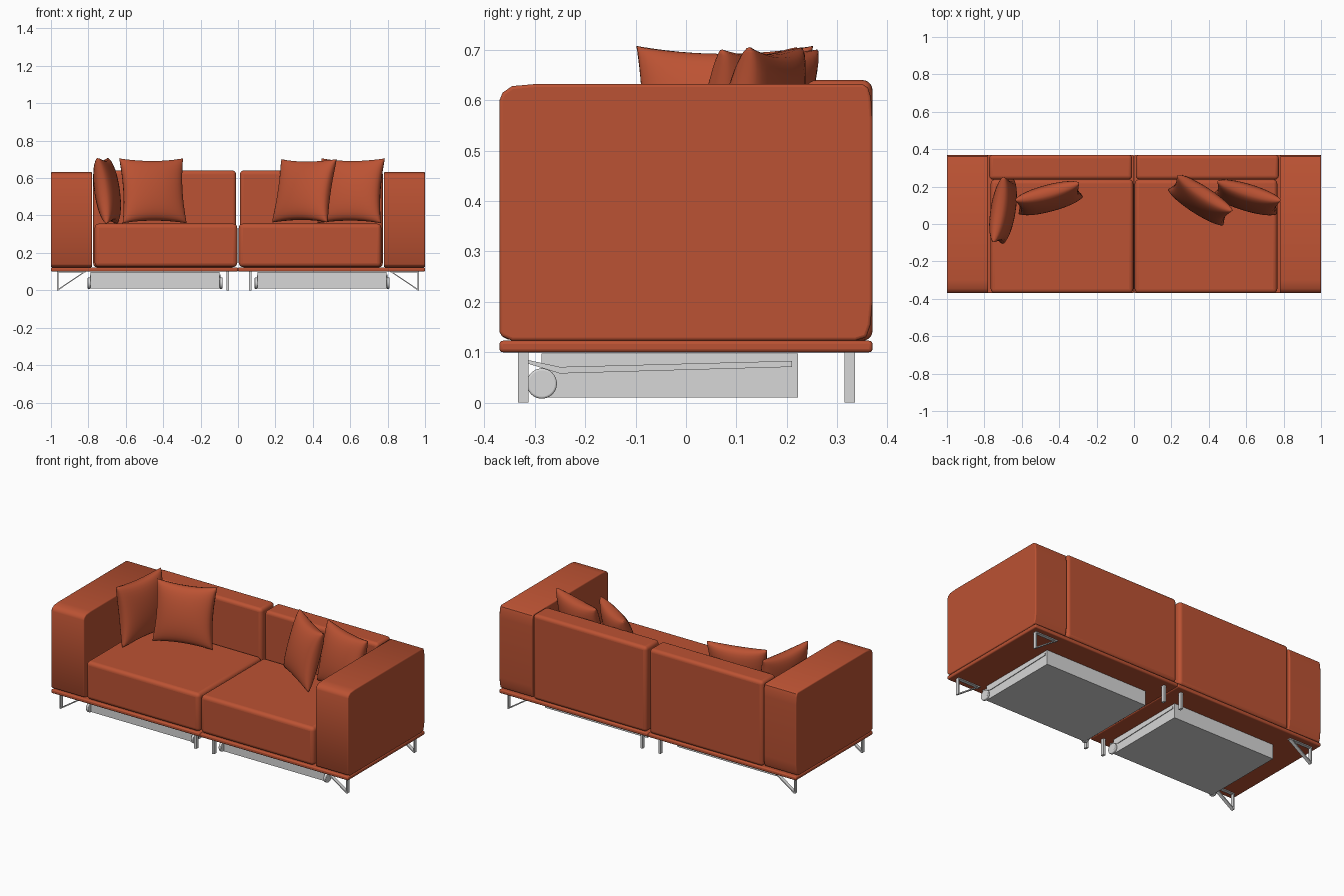
import bpy, bmesh, math
from mathutils import Matrix, Vector

if "Cube" in bpy.data.objects:
    bpy.data.objects.remove(bpy.data.objects["Cube"])


def material(name, rgb):
    m = bpy.data.materials.new(name)
    m.diffuse_color = (*rgb, 1)
    m.use_nodes = True
    m.node_tree.nodes["Principled BSDF"].inputs["Base Color"].default_value = m.diffuse_color
    return m


FABRIC = material("rust fabric", (0.50, 0.085, 0.033))
METAL = material("pale grey metal", (0.68, 0.68, 0.68))


def finish(name, bm, mat, bevel=0, segments=4, smooth=True):
    bmesh.ops.recalc_face_normals(bm, faces=bm.faces)
    me = bpy.data.meshes.new(name)
    bm.to_mesh(me)
    bm.free()
    me.materials.append(mat)
    ob = bpy.data.objects.new(name, me)
    bpy.context.collection.objects.link(ob)
    if bevel:
        mod = ob.modifiers.new("soft edges", 'BEVEL')
        mod.width, mod.segments = bevel, segments
        mod.limit_method = 'ANGLE'
        mod.angle_limit = math.radians(50)
    if smooth:
        bpy.ops.object.select_all(action='DESELECT')
        bpy.context.view_layer.objects.active = ob
        ob.select_set(True)
        bpy.ops.object.shade_smooth_by_angle(angle=math.radians(40))
    return ob


def box(name, x, y, z, mat, bevel=0, segments=4):
    bm = bmesh.new()
    bmesh.ops.create_cube(bm, size=1)
    for v in bm.verts:
        v.co = [(a + b) / 2 + c * (b - a) for (a, b), c in zip((x, y, z), v.co)]
    return finish(name, bm, mat, bevel, segments, bevel > 0)


def prism(name, points, direction, mat, bevel=0):
    """Extrude a closed outline of 3D points along a direction."""
    bm = bmesh.new()
    face = bm.faces.new([bm.verts.new(p) for p in points])
    out = bmesh.ops.extrude_face_region(bm, geom=[face])
    bmesh.ops.translate(bm, vec=direction,
                        verts=[g for g in out["geom"] if isinstance(g, bmesh.types.BMVert)])
    return finish(name, bm, mat, bevel, 3)


def cushion(name, x, y, yaw, lean, size=0.355, thick=0.125, n=18):
    """Throw pillow: pinched square with a soft belly on both sides."""
    bm = bmesh.new()
    h = size / 2
    for side in (-1, 1):
        grid = []
        for i in range(n + 1):
            row = []
            for j in range(n + 1):
                u = math.sin((i / n - 0.5) * math.pi)
                v = math.sin((j / n - 0.5) * math.pi)
                belly = max(0, (1 - u * u) * (1 - v * v)) ** 0.36
                row.append(bm.verts.new((h * u * (1 - 0.09 * (1 - v * v)),
                                         side * thick / 2 * belly,
                                         h * v * (1 - 0.09 * (1 - u * u)))))
            grid.append(row)
        for i in range(n):
            for j in range(n):
                bm.faces.new((grid[i][j], grid[i + 1][j], grid[i + 1][j + 1], grid[i][j + 1]))
    bmesh.ops.remove_doubles(bm, verts=bm.verts, dist=0.0005)
    bm.transform(Matrix.Translation((x, y, 0.532))
                 @ Matrix.Rotation(math.radians(yaw), 4, 'Z')
                 @ Matrix.Rotation(math.radians(-lean), 4, 'X'))
    ob = finish(name, bm, FABRIC, smooth=False)
    for p in ob.data.polygons:
        p.use_smooth = True


# Arm side outline (y, z)
ARM = [(-0.37, 0.14), (-0.365, 0.132), (-0.345, 0.123), (0.335, 0.123), (0.358, 0.13),
       (0.366, 0.155), (0.37, 0.2), (0.37, 0.56), (0.367, 0.605), (0.361, 0.625), (0.35, 0.632),
       (-0.30, 0.632), (-0.345, 0.628), (-0.364, 0.615), (-0.37, 0.60)]

for s, side in ((-1, "left"), (1, "right")):
    def span(a, b):
        return tuple(sorted((s * a, s * b)))

    # Upholstered body
    box(side + "_base_slab", span(0.0, 1.0), (-0.37, 0.37), (0.10, 0.123), FABRIC, 0.007, 3)
    box(side + "_seat", span(0.004, 0.766), (-0.37, 0.238), (0.125, 0.356), FABRIC, 0.022, 5)
    box(side + "_back", span(0.01, 0.774), (0.238, 0.37), (0.123, 0.64), FABRIC, 0.02, 5)
    prism(side + "_arm", [(s * 0.78, y, z) for y, z in ARM], Vector((s * 0.22, 0, 0)),
          FABRIC, 0.006)

    # Legs, front and back
    for y, end in ((-0.333, "front"), (0.314, "back")):
        outline = [(0.968, 0), (0.968, 0.101), (0.815, 0.101), (0.815, 0.094), (0.961, 0.0)]
        hole = [(0.961, 0.009), (0.961, 0.095), (0.83, 0.095)]
        bars = {"post": [(0.968, 0), (0.968, 0.101), (0.961, 0.101), (0.961, 0)],
                "top_bar": [(0.968, 0.101), (0.815, 0.101), (0.815, 0.095), (0.968, 0.095)],
                "brace": [(0.961, 0), (0.961, 0.008), (0.822, 0.101), (0.812, 0.101)]}
        for part, pts in bars.items():
            prism(f"{side}_{end}_leg_{part}", [(s * x, y, z) for x, z in pts],
                  Vector((0, 0.021, 0)), METAL)
        cx = 0.065 if s > 0 else -0.055
        box(f"{side}_{end}_middle_leg", (cx - 0.007, cx + 0.007), (y, y + 0.021), (0, 0.101), METAL)

    # Storage drawer under the seat, with front wheels and side rails
    x0 = 0.105 if s > 0 else -0.788
    x1 = x0 + 0.69
    box(side + "_drawer", (x0, x1), (-0.287, 0.222), (0.01, 0.098), METAL)
    rail = [(-0.315, 0.085), (-0.25, 0.071), (0.21, 0.083), (0.21, 0.071), (-0.25, 0.058),
            (-0.315, 0.078)]
    for k, (x, d) in enumerate(((x0, -1), (x1, 1))):
        prism(f"{side}_drawer_rail_{k}", [(x, y, z) for y, z in rail],
              Vector((d * 0.004, 0, 0)), METAL)
        bm = bmesh.new()
        bmesh.ops.create_cone(bm, cap_ends=True, segments=32, radius1=0.03, radius2=0.03,
                              depth=0.016)
        bm.transform(Matrix.Translation((x + d * 0.008, -0.286, 0.038))
                     @ Matrix.Rotation(math.pi / 2, 4, 'Y'))
        finish(f"{side}_drawer_wheel_{k}", bm, METAL, 0.004, 3)

# Throw pillows
cushion("pillow_left_arm", -0.70, 0.073, 81, 8)
cushion("pillow_left_back", -0.455, 0.138, 15, 12)
cushion("pillow_right_front", 0.355, 0.128, -33, 15, size=0.35)
cushion("pillow_right_back", 0.605, 0.142, -17, 12)
